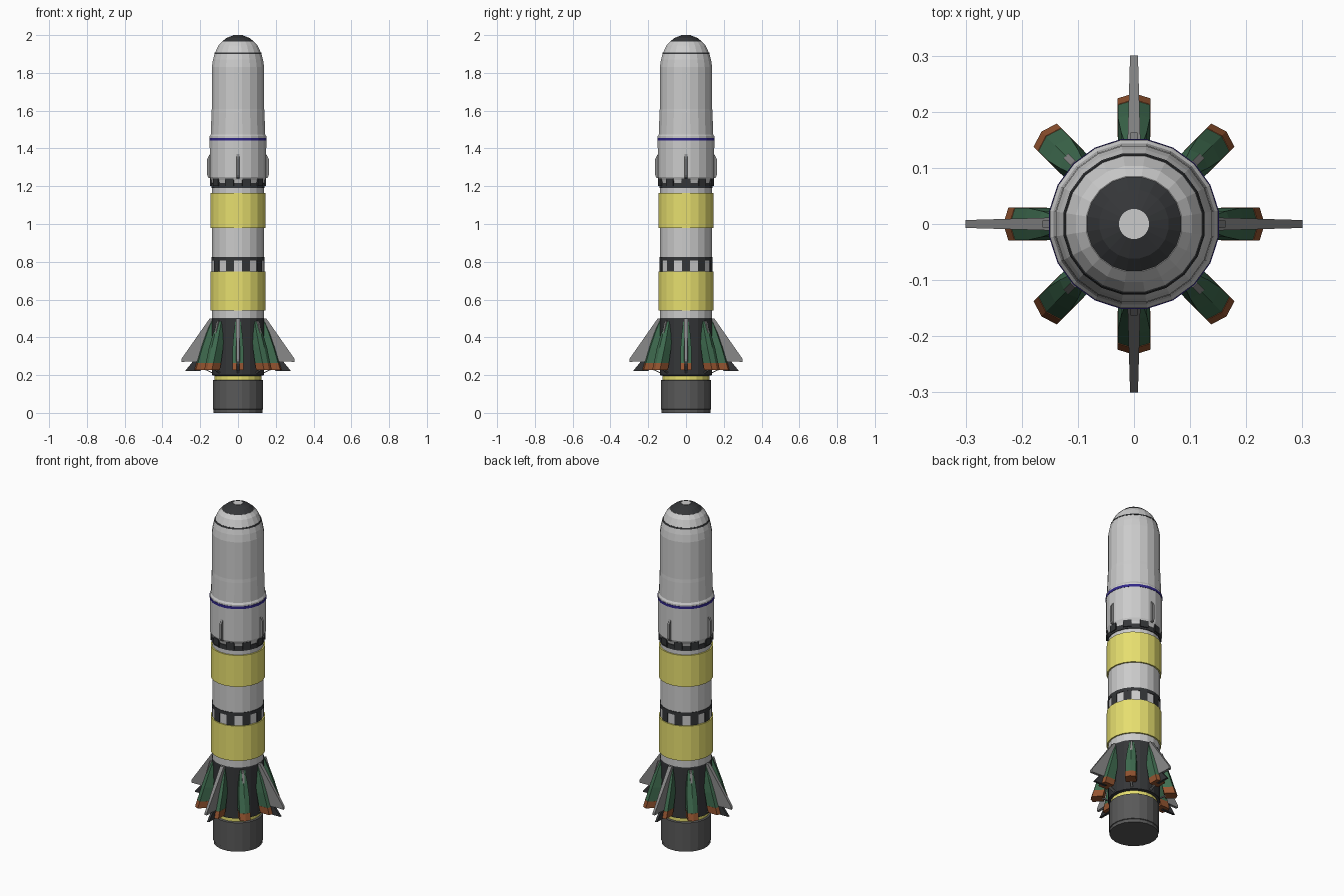
import bpy, bmesh
from math import sin, cos, pi, radians
from mathutils import Matrix

if "Cube" in bpy.data.objects:
    bpy.data.objects.remove(bpy.data.objects["Cube"])

SIDES = 20
mats = {}
COLORS = {
    "black": (0.035, 0.037, 0.04, 1), "yellow": (0.80, 0.74, 0.16, 1),
    "blue": (0.03, 0.02, 0.25, 1), "green": (0.05, 0.15, 0.08, 1),
    "rust": (0.30, 0.09, 0.03, 1), "dark": (0.10, 0.10, 0.10, 1),
    "fin": (0.25, 0.25, 0.25, 1), "light": (0.55, 0.55, 0.55, 1),
}


def finish(name, bm, color):
    bmesh.ops.remove_doubles(bm, verts=bm.verts, dist=1e-5)
    bmesh.ops.recalc_face_normals(bm, faces=bm.faces)
    me = bpy.data.meshes.new(name)
    bm.to_mesh(me)
    bm.free()
    ob = bpy.data.objects.new(name, me)
    bpy.context.collection.objects.link(ob)
    if color:
        if color not in mats:
            mats[color] = bpy.data.materials.new(color)
            mats[color].diffuse_color = COLORS[color]
        me.materials.append(mats[color])
    return ob


def lathe(name, profile, color=None):
    """Faceted solid of revolution, flats facing the axes, capped ends."""
    bm = bmesh.new()
    rings = []
    for r, z in profile:
        rings.append([bm.verts.new((r * cos((i + .5) * 2 * pi / SIDES),
                                    r * sin((i + .5) * 2 * pi / SIDES), z))
                      for i in range(SIDES)])
    for a, b in zip(rings, rings[1:]):
        for i in range(SIDES):
            j = (i + 1) % SIDES
            bm.faces.new((a[i], a[j], b[j], b[i]))
    bm.faces.new(rings[0])
    bm.faces.new(rings[-1])
    return finish(name, bm, color)


def band(name, r, z0, z1, color):
    return lathe(name, [(r, z0), (r, z1)], color)


def loft(bm, sections, angle):
    """Bridge equal-length vertex sections, then turn about z."""
    m = Matrix.Rotation(angle, 4, 'Z')
    rows = [[bm.verts.new(m @ Matrix.Translation(p).translation) for p in s] for s in sections]
    n = len(rows[0])
    for a, b in zip(rows, rows[1:]):
        for i in range(n):
            j = (i + 1) % n
            bm.faces.new((a[i], a[j], b[j], b[i]))
    bm.faces.new(rows[0])
    bm.faces.new(rows[-1])


def radial(name, sections, color, count, start=0):
    bm = bmesh.new()
    for k in range(count):
        loft(bm, sections, start + k * 2 * pi / count)
    return finish(name, bm, color)


def plate(outline, t_in, t_out):
    """Thin fin from an (r, z) outline, thinner towards the tip."""
    rmin, rmax = min(p[0] for p in outline), max(p[0] for p in outline)
    half = lambda r: t_in + (t_out - t_in) * (r - rmin) / (rmax - rmin)
    return [[(r, s * half(r), z) for r, z in outline] for s in (-1, 1)]


def petal_section(r_in, r_out, w, z):
    return [(r_in, -w, z), (r_out, -w, z), (r_out + .009, 0, z), (r_out, w, z), (r_in, w, z)]


# Engine shroud at the base
lathe("engine_shroud", [(.131, 0), (.131, .018), (.135, .02), (.135, .172), (.13, .175)], "dark")
band("engine_collar", .125, .17, .197, "yellow")

# Lower skirt and main stage
lathe("grid_skirt", [(.12, .195), (.14, .2), (.14, .498), (.137, .505)], "black")
band("main_stage", .1385, .45, 1.23, None)
band("lower_yellow_band", .1465, .543, .748, "yellow")
band("upper_yellow_band", .1465, .98, 1.165, "yellow")
band("checker_ring", .1415, .806, .825, "black")

# Alternating dark panels below the checker ring
def facet_panel(r, z0, z1):
    a = pi / SIDES
    return [[(x * cos(a), x * s * sin(a), z) for x, s in ((.12, -1), (r, -1), (r, 1), (.12, 1))]
            for z in (z0, z1)]

radial("checker_panels", facet_panel(.1412, .748, .807), "black", 10, radians(90 + 18))

# Interstage and payload fairing
band("interstage_ring", .143, 1.19, 1.218, "black")
lathe("fairing", [(.137, 1.21), (.143, 1.232), (.151, 1.25), (.1515, 1.43), (.1515, 1.465),
                  (.1455, 1.475), (.142, 1.59), (.1405, 1.61), (.1405, 1.83), (.134, 1.87),
                  (.125, 1.902), (.105, 1.945), (.086, 1.966)])
radial("interstage_teeth", facet_panel(.149, 1.2, 1.24), "black", 10, radians(90 + 18))
band("blue_stripe", .153, 1.441, 1.456, "blue")
lathe("nose_line", [(.1275, 1.899), (.1245, 1.907)], "black")
lathe("nose_cap", [(.086, 1.965), (.062, 1.985), (.027, 1.998)], "black")
band("nose_tip", .027, 1.99, 2.0, "light")

# Four small fairing fins
radial("fairing_fins", plate([(.14, 1.24), (.158, 1.245), (.163, 1.26), (.163, 1.345), (.148, 1.372),
                              (.14, 1.372)], .008, .006), "fin", 4)

# Eight splayed petals with rust tips
levels = [(.125, .139, .014, .485), (.13, .164, .023, .42), (.14, .189, .0285, .345), (.155, .212, .0285, .265)]
radial("petals", [petal_section(*l) for l in levels], "green", 8)
radial("petal_tips", [petal_section(.155, .213, .029, .265), petal_section(.165, .224, .029, .226)], "rust", 8)

# Small hinge rods above each petal and struts beneath
def rod(p, q, w):
    return [[(r + a * w, b * w, z) for a, b in ((-1, -1), (1, -1), (1, 1), (-1, 1))] for r, z in (p, q)]

radial("hinge_rods", rod((.166, .42), (.148, .487), .006), "fin", 8)
radial("support_struts", rod((.185, .235), (.12, .205), .006), "fin", 8)

# Tail fins on the four axes, with dark plates under them
radial("tail_fins", plate([(.13, .5), (.15, .5), (.3, .285), (.3, .27), (.18, .275), (.13, .33)],
                          .012, .007), "fin", 4)
radial("lower_fins", plate([(.135, .37), (.2, .32), (.28, .222), (.2, .222), (.135, .27)],
                           .009, .006), "black", 4)

for m in bpy.data.materials:
    if m.users and not m.is_grease_pencil:
        m.use_nodes = True
        m.node_tree.nodes["Principled BSDF"].inputs["Base Color"].default_value = m.diffuse_color
